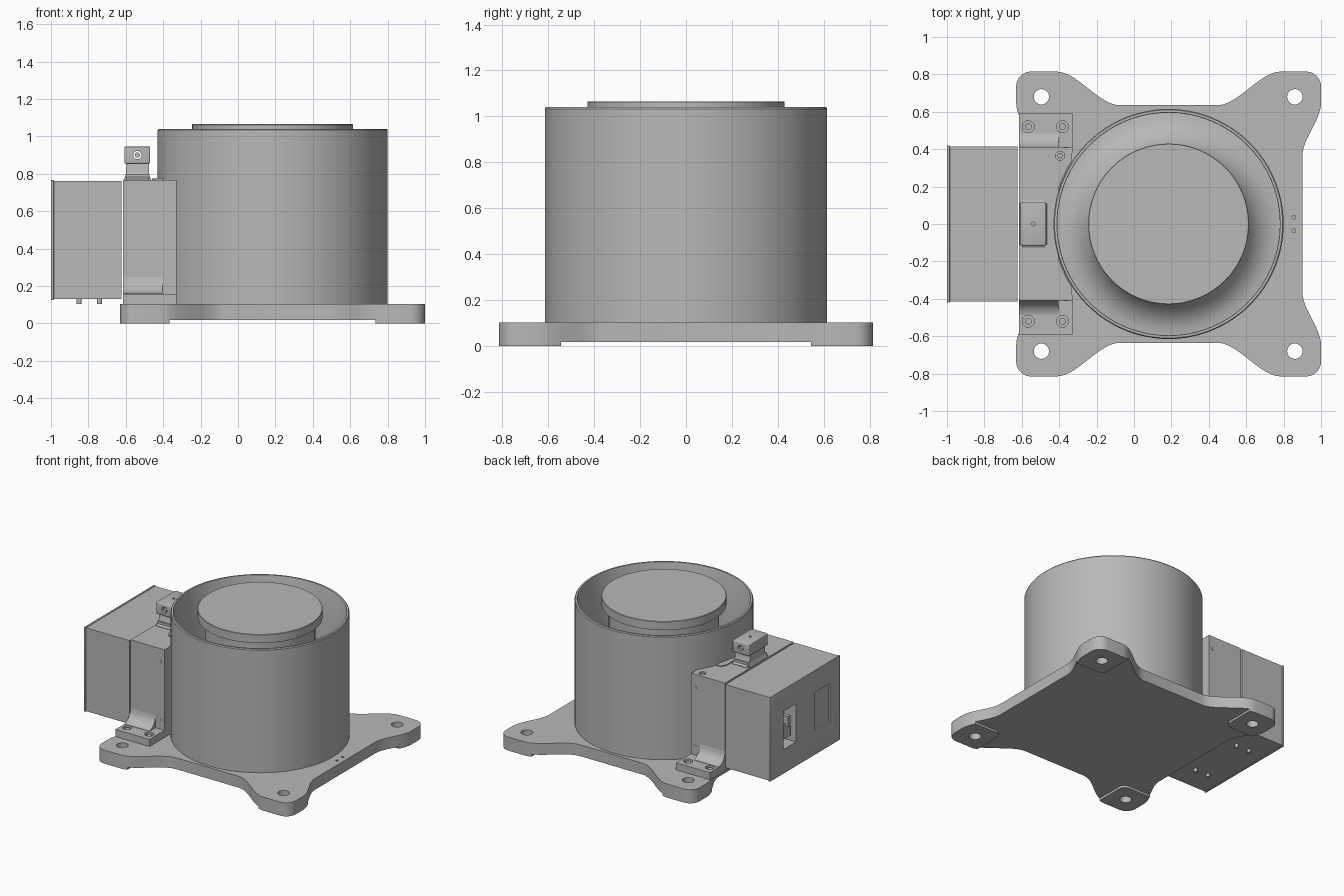
import bpy, bmesh, math
from mathutils import Vector

if "Cube" in bpy.data.objects:
    bpy.data.objects.remove(bpy.data.objects["Cube"])

CX = 0.185  # axis of the round housing

grey = bpy.data.materials.new("machined_grey")
grey.diffuse_color = (0.48, 0.48, 0.48, 1)
grey.use_nodes = True
grey.node_tree.nodes["Principled BSDF"].inputs["Base Color"].default_value = grey.diffuse_color
dark = grey


def finish(name, bm, angle=30):
    bmesh.ops.recalc_face_normals(bm, faces=bm.faces)
    me = bpy.data.meshes.new(name)
    bm.to_mesh(me)
    bm.free()
    ob = bpy.data.objects.new(name, me)
    bpy.context.collection.objects.link(ob)
    me.materials.append(grey)
    smooth(ob, angle)
    return ob


def smooth(ob, angle=30):
    bpy.ops.object.select_all(action='DESELECT')
    ob.select_set(True)
    bpy.context.view_layer.objects.active = ob
    bpy.ops.object.shade_smooth_by_angle(angle=math.radians(angle))


def prism(name, pts, lo, hi, axis='z'):
    """Extrude a 2D outline along one axis."""
    place = {'x': lambda a, b, h: (h, a, b),
             'y': lambda a, b, h: (a, h, b),
             'z': lambda a, b, h: (a, b, h)}[axis]
    bm = bmesh.new()
    low = [bm.verts.new(place(a, b, lo)) for a, b in pts]
    high = [bm.verts.new(place(a, b, hi)) for a, b in pts]
    bm.faces.new(low)
    bm.faces.new(high)
    for i in range(len(pts)):
        j = (i + 1) % len(pts)
        bm.faces.new((low[i], low[j], high[j], high[i]))
    return finish(name, bm)


def box(name, x0, x1, y0, y1, z0, z1, bevel=0):
    bm = bmesh.new()
    bmesh.ops.create_cube(bm, size=1)
    for v in bm.verts:
        v.co = Vector(((x0 + x1) / 2 + v.co.x * (x1 - x0),
                       (y0 + y1) / 2 + v.co.y * (y1 - y0),
                       (z0 + z1) / 2 + v.co.z * (z1 - z0)))
    if bevel:
        bmesh.ops.bevel(bm, geom=bm.edges[:], offset=bevel, segments=3,
                        profile=0.5, affect='EDGES')
    return finish(name, bm)


def rod(name, a, b, r, lo, hi, axis='z', n=24):
    pts = [(a + r * math.cos(2 * math.pi * i / n), b + r * math.sin(2 * math.pi * i / n))
           for i in range(n)]
    return prism(name, pts, lo, hi, axis)


def lathe(name, profile, n=96):
    """Revolve a radius/height profile around the housing axis."""
    bm = bmesh.new()
    vs = [bm.verts.new((CX + r, 0, z)) for r, z in profile]
    es = [bm.edges.new(p) for p in zip(vs, vs[1:])]
    bmesh.ops.spin(bm, geom=vs + es, cent=(CX, 0, 0), axis=(0, 0, 1),
                   angle=2 * math.pi, steps=n)
    bmesh.ops.remove_doubles(bm, verts=bm.verts, dist=1e-5)
    return finish(name, bm)


def cut(ob, cutters):
    bpy.context.view_layer.objects.active = ob
    for c in cutters:
        m = ob.modifiers.new("cut", 'BOOLEAN')
        m.operation, m.solver, m.object = 'DIFFERENCE', 'EXACT', c
        bpy.ops.object.modifier_apply(modifier=m.name)
        bpy.data.objects.remove(c)
    smooth(ob)


def arc(cx, cy, r, a0, a1, n=8):
    return [(cx + r * math.cos(math.radians(a0 + (a1 - a0) * i / n)),
             cy + r * math.sin(math.radians(a0 + (a1 - a0) * i / n))) for i in range(n + 1)]


def s_curve(p, q, swap=False, n=14):
    """Smooth step between two points."""
    out = []
    for i in range(n + 1):
        t = i / n
        s = t * t * (3 - 2 * t)
        a, b = (s, t) if swap else (t, s)
        out.append((p[0] + (q[0] - p[0]) * a, p[1] + (q[1] - p[1]) * b))
    return out


# base plate: one quarter of the outline, mirrored to all four corners
quarter = (s_curve((0.715, 0.36), (0.815, 0.65), swap=True)
           + arc(0.735, 0.735, 0.08, 0, 90)
           + s_curve((0.60, 0.815), (0.26, 0.635)))
half = quarter + [(-u, v) for u, v in reversed(quarter)]
outline = half + [(u, -v) for u, v in reversed(half)]
plate = prism("base_plate", [(CX + u, v) for u, v in outline], 0, 0.103)

# cross shaped relief underneath leaves four feet; then the drilled holes
PX, PY, R = 0.55, 0.545, 0.05
corner = [(0.9, PY)] + arc(PX + R, PY + R, R, 270, 180, 5) + [(PX, 0.9)]
relief = corner + [(-u, v) for u, v in reversed(corner)]
relief += [(u, -v) for u, v in reversed(relief)]
cutters = [prism("relief_cutter", [(CX + u, v) for u, v in relief], -0.05, 0.017)]
for y in (-0.68, 0.68):
    for x in (-0.495, 0.86):
        cutters.append(rod("hole_cutter", x, y, 0.041, -0.1, 0.2, n=32))
for y in (-0.035, 0.035):
    cutters.append(rod("pin_cutter", 0.855, y, 0.01, 0.06, 0.2, n=12))
cut(plate, cutters)

# round housing: thin wall and a flared floor inside
flare = [(0.595 - 0.205 * math.sin(math.radians(a)),
          0.75 - 0.25 * math.cos(math.radians(a))) for a in range(0, 91, 9)]
lathe("round_housing", [(0, 0.1), (0.615, 0.1), (0.615, 1.033), (0.61, 1.04),
                        (0.597, 1.04), (0.595, 1.035)] + flare + [(0.38, 0.77), (0, 0.77)])

# turntable disc on its neck
lathe("turntable", [(0, 0.76), (0.38, 0.76), (0.38, 1.0), (0.43, 1.0),
                    (0.43, 1.062), (0.427, 1.065), (0, 1.065)], 64)

# bracket body, hollowed to fit around the housing
hug = [(x, y) for x, y in arc(CX, 0, 0.618, 180 - 33.5, 180 + 33.5, 20)]
bracket = prism("bracket_body", [(-0.615, 0.41), (-0.33, 0.41)] + hug
                + [(-0.33, -0.41), (-0.615, -0.41)], 0.1, 0.768)
cut(bracket, [rod("top_hole_cutter", -0.395, 0.365, 0.024, 0.74, 0.8)])
rod("bracket_top_bolt", -0.395, 0.365, 0.014, 0.735, 0.762)
prism("bracket_top_pad", [(-0.46, 0.17), (-0.44, 0.21), (-0.40, 0.21), (-0.425, 0),
                          (-0.40, -0.21), (-0.44, -0.21), (-0.46, -0.17)], 0.7, 0.775)

# bracket feet with fillets, bolts and side screws
for side, s in (("front", -1), ("back", 1)):
    y0, y1 = sorted((s * 0.40, s * 0.59))
    foot = box(side + "_bracket_foot", -0.615, -0.33, y0, y1, 0.1, 0.157)
    spots = [(-0.565, s * 0.52), (-0.382, s * 0.52)]
    cut(foot, [rod("bolt_cutter", x, y, 0.032, 0.13, 0.2) for x, y in spots])
    for x, y in spots:
        rod(side + "_foot_bolt", x, y, 0.018, 0.12, 0.15, n=16)
    curve = arc(0.50, 0.26, 0.09, 180, 260, 8)
    web = [(s * y, z - 0.012) for y, z in [(0.40, 0.28)] + curve + [(0.49, 0.15), (0.40, 0.15)]]
    prism(side + "_bracket_fillet", web, -0.615, -0.405, 'x')
    y0, y1 = sorted((s * 0.40, s * 0.413))
    for z in (0.22, 0.67):
        rod(side + "_side_screw", -0.365, z, 0.011, y0, y1, 'y', 12)

# control box: body, cover with two windows, connector and screws
box("control_box_body", -0.987, -0.622, -0.415, 0.415, 0.13, 0.762)
cover = box("control_box_cover", -1.0, -0.985, -0.42, 0.42, 0.125, 0.766, 0.003)
body = bpy.data.objects["control_box_body"]
cut(body, [box("recess_cutter", -1.1, -0.90, 0.11, 0.26, 0.31, 0.60)])
cut(cover, [box("window_cutter", -1.1, -0.9, 0.11, 0.26, 0.31, 0.60),
            box("window_cutter", -1.1, -0.9, -0.30, -0.12, 0.31, 0.60)])
box("connector_block", -0.97, -0.89, 0.13, 0.22, 0.36, 0.47)
box("connector_lever", -0.99, -0.89, 0.16, 0.19, 0.45, 0.53)
for y in (-0.39, 0.39):
    for z in (0.155, 0.735):
        rod("cover_screw", y, z, 0.014, -0.9995, -0.98, 'x', 16).location.x = -0.0005
for yc in (0.185, -0.21):
    for dy in (-0.12, 0.12):
        for z in (0.26, 0.65):
            rod("window_screw", yc + dy, z, 0.008, -1.0, -0.98, 'x', 12)
for x in (-0.85, -0.74):
    for y in (-0.22, 0.22):
        rod("underside_pin", x, y, 0.014, 0.105, 0.14, n=16)

# clamp post on the bracket: flared neck and drilled head
side = [(0.125, 0.76), (0.125, 0.772), (0.105, 0.785), (0.093, 0.81), (0.09, 0.86)]
prism("post_neck", side + [(-y, z) for y, z in reversed(side)], -0.60, -0.475, 'x')
prism("post_base", [(-0.615, 0.76), (-0.46, 0.76), (-0.47, 0.78), (-0.475, 0.80),
                    (-0.60, 0.80), (-0.605, 0.78)], -0.11, 0.11, 'y')
head = box("post_head", -0.607, -0.470, -0.115, 0.115, 0.855, 0.945, 0.006)
cut(head, [rod("cross_hole_cutter", -0.538, 0.90, 0.022, -0.2, 0.2, 'y'),
           rod("top_hole_cutter", -0.538, 0, 0.01, 0.92, 1.0, n=12)])
rod("post_cross_pin", -0.538, 0.90, 0.014, -0.105, 0.105, 'y', 16)
